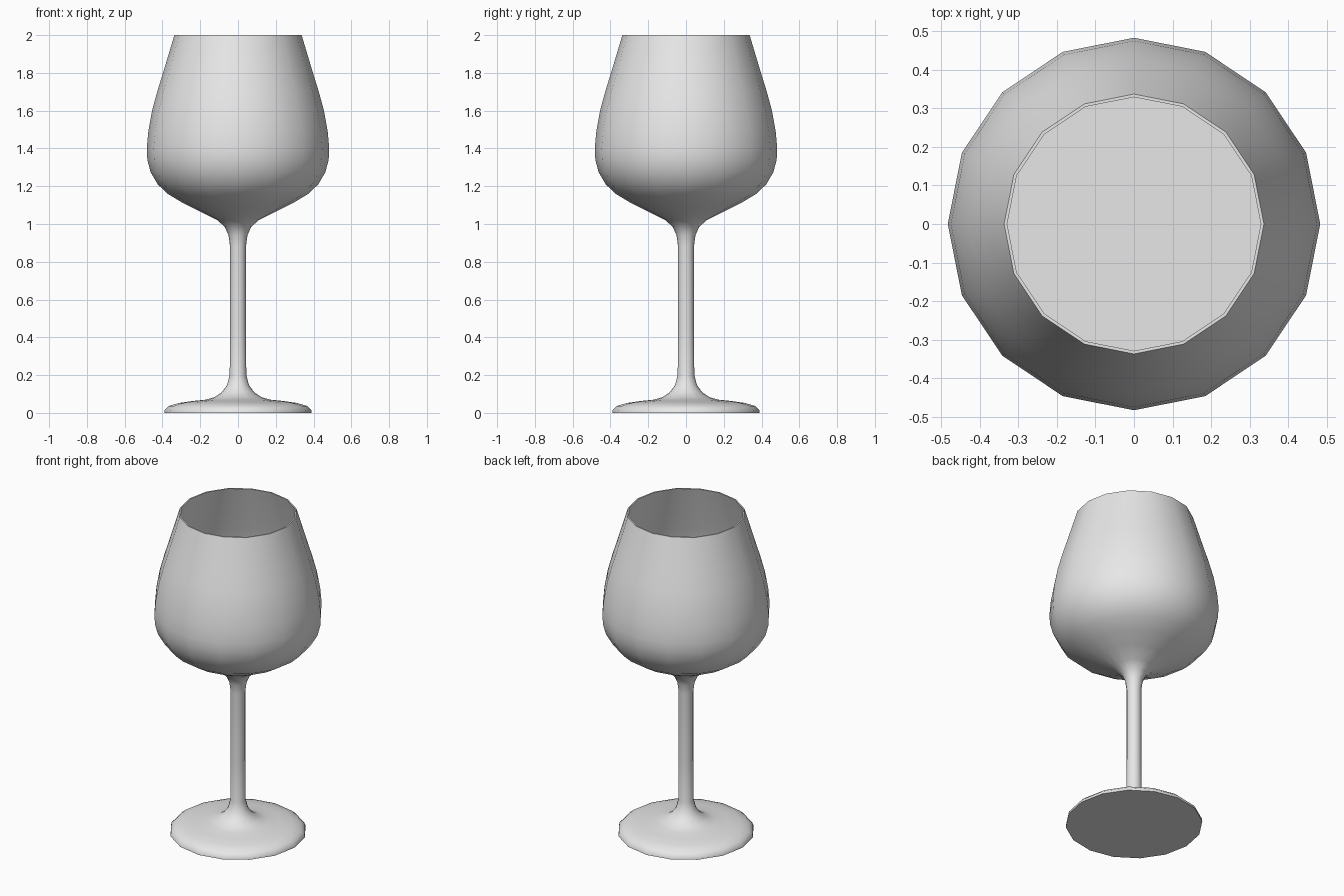
import bpy
import bmesh
import math

cube = bpy.data.objects.get("Cube")
if cube:
    bpy.data.objects.remove(cube, do_unlink=True)

SIDES = 16
WALL = 0.008

grey = bpy.data.materials.new("light grey")
grey.use_nodes = True
grey.diffuse_color = (0.8, 0.8, 0.8, 1)
grey.node_tree.nodes["Principled BSDF"].inputs["Base Color"].default_value = (0.8, 0.8, 0.8, 1)


def lathe(name, profile, cap_start=True, cap_end=True):
    """Turn a list of (radius, height) points into a round part."""
    bm = bmesh.new()
    rings = []
    for r, z in profile:
        angles = [math.tau * i / SIDES for i in range(SIDES)]
        rings.append([bm.verts.new((r * math.cos(a), r * math.sin(a), z)) for a in angles])
    for low, high in zip(rings, rings[1:]):
        for i in range(SIDES):
            j = (i + 1) % SIDES
            bm.faces.new((low[i], low[j], high[j], high[i]))
    if cap_start:
        bm.faces.new(rings[0][::-1])
    if cap_end:
        bm.faces.new(rings[-1])
    mesh = bpy.data.meshes.new(name)
    bm.to_mesh(mesh)
    bm.free()
    mesh.materials.append(grey)
    obj = bpy.data.objects.new(name, mesh)
    bpy.context.collection.objects.link(obj)
    bpy.ops.object.select_all(action='DESELECT')
    obj.select_set(True)
    bpy.context.view_layer.objects.active = obj
    bpy.ops.object.shade_smooth_by_angle(angle=math.radians(45))
    return obj


# Foot and stem, from the ground up
foot_and_stem = [
    (0.39, 0), (0.388, 0.016), (0.365, 0.037), (0.31, 0.053), (0.24, 0.063),
    (0.17, 0.07), (0.125, 0.083), (0.085, 0.11), (0.058, 0.148), (0.044, 0.2),
    (0.042, 0.45), (0.042, 0.88), (0.05, 0.94), (0.07, 0.985),
]

# Outside of the bowl, from the stem to the rim
bowl = [
    (0.11, 1.02), (0.2, 1.066), (0.29, 1.11), (0.37, 1.158), (0.425, 1.21),
    (0.463, 1.275), (0.48, 1.34), (0.483, 1.4), (0.475, 1.49), (0.455, 1.6),
    (0.428, 1.7), (0.397, 1.8), (0.367, 1.9), (0.337, 2),
]

# Inside of the bowl, from the rim back down
inside = [(r - WALL, z if z == 2 else z + WALL) for r, z in reversed(bowl)]

lathe("wine_glass", foot_and_stem + bowl + inside)

# Level surface of the drink resting inside the bowl
lathe("drink_surface", [(0.46, 1.3)], cap_start=False)
